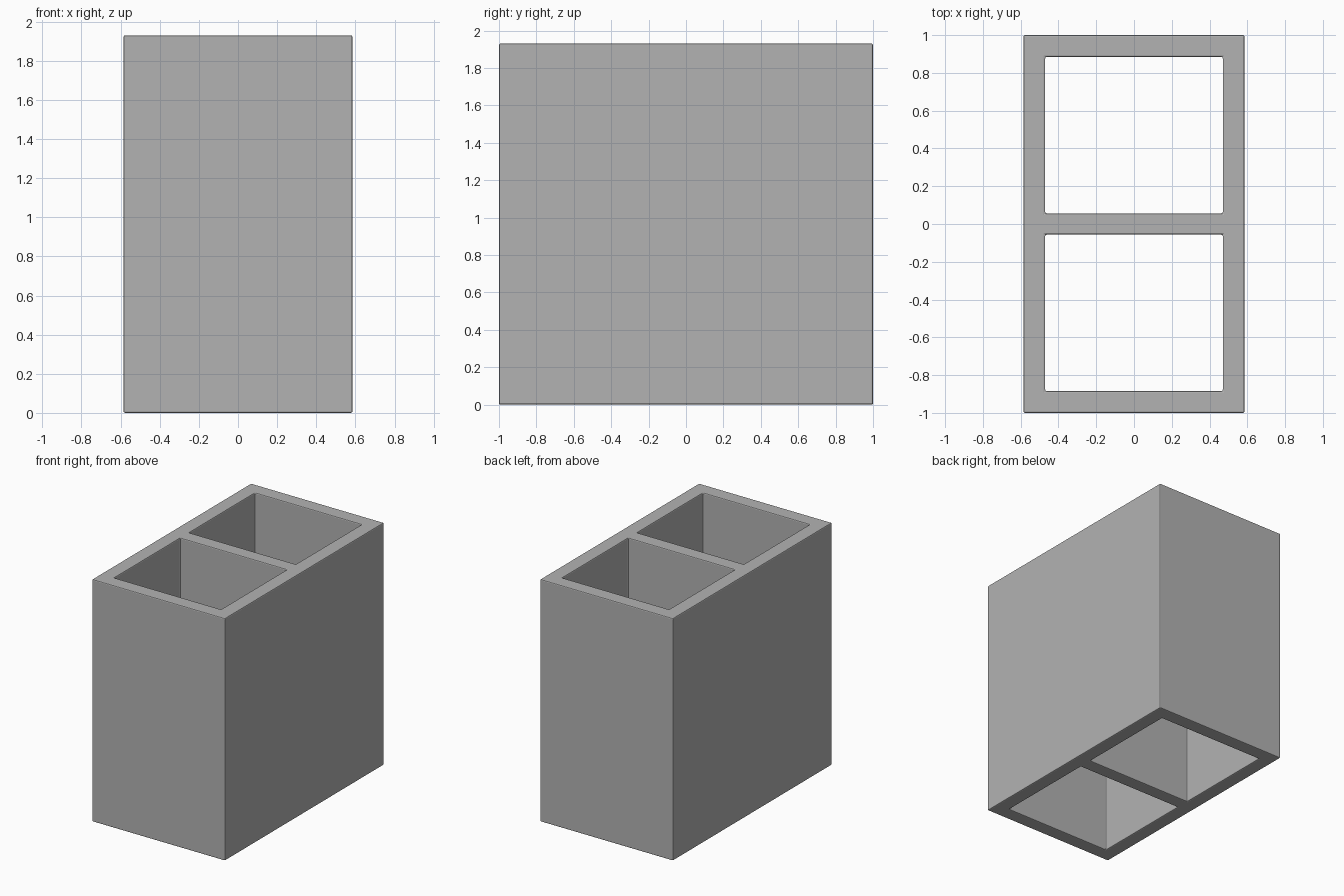
import bpy
import bmesh

cube = bpy.data.objects.get("Cube")
if cube:
    bpy.data.objects.remove(cube, do_unlink=True)

HEIGHT = 1.93
X_LINES = (-0.585, -0.47, 0.47, 0.585)
Y_LINES = (-1.0, -0.885, -0.056, 0.056, 0.885, 1.0)

# Plain grey material
grey = bpy.data.materials.new("concrete grey")
grey.use_nodes = True
colour = (0.45, 0.45, 0.45, 1)
grey.diffuse_color = colour
grey.node_tree.nodes["Principled BSDF"].inputs["Base Color"].default_value = colour

# Plan of the block: a grid of cells leaving out the two wells
bm = bmesh.new()
grid = [[bm.verts.new((x, y, 0)) for x in X_LINES] for y in Y_LINES]
for j in range(len(Y_LINES) - 1):
    for i in range(len(X_LINES) - 1):
        if i == 1 and j in (1, 3):
            continue
        bm.faces.new((grid[j][i], grid[j][i + 1], grid[j + 1][i + 1], grid[j + 1][i]))

# Raise the plan into walls
raised = bmesh.ops.extrude_face_region(bm, geom=bm.faces[:], use_keep_orig=True)
top = [v for v in raised["geom"] if isinstance(v, bmesh.types.BMVert)]
bmesh.ops.translate(bm, verts=top, vec=(0, 0, HEIGHT))
bmesh.ops.recalc_face_normals(bm, faces=bm.faces[:])

mesh = bpy.data.meshes.new("hollow_block")
bm.to_mesh(mesh)
bm.free()
mesh.materials.append(grey)
block = bpy.data.objects.new("hollow_block", mesh)
bpy.context.collection.objects.link(block)

# Slightly softened edges
bevel = block.modifiers.new("edge_bevel", "BEVEL")
bevel.width = 0.008
bevel.segments = 2
bevel.limit_method = "ANGLE"
